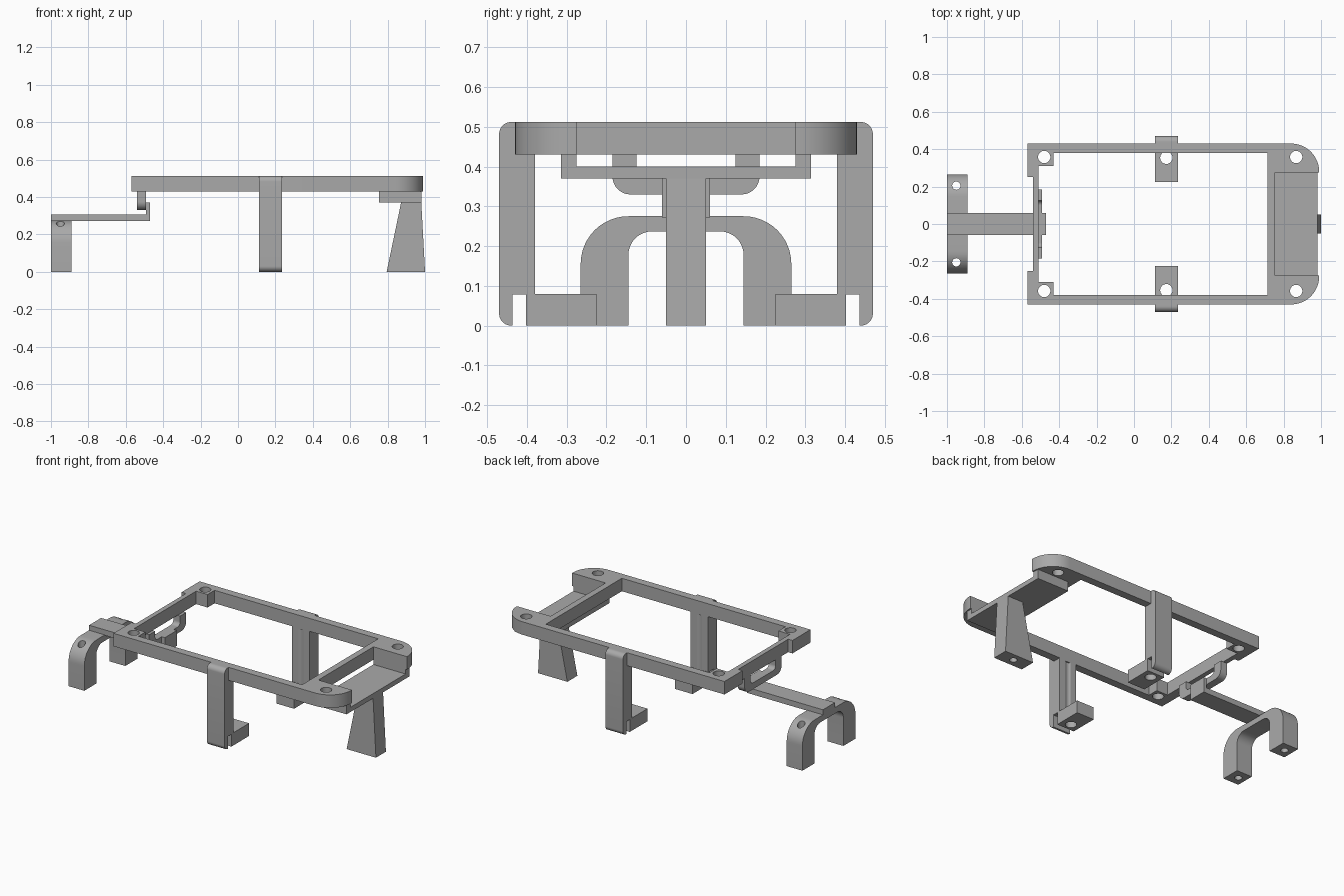
import bpy, bmesh, math
from mathutils import Vector

cube = bpy.data.objects.get("Cube")
if cube:
    bpy.data.objects.remove(cube, do_unlink=True)

grey = bpy.data.materials.new("plain grey")
grey.use_nodes = True
COLOR = (0.4, 0.4, 0.4, 1)
grey.diffuse_color = COLOR
grey.node_tree.nodes["Principled BSDF"].inputs["Base Color"].default_value = COLOR


def rounded(points, steps=12):
    """Outline from (a, b) or (a, b, radius) corners."""
    out = []
    n = len(points)
    for i, p in enumerate(points):
        c = Vector(p[:2])
        if len(p) < 3:
            out.append(c)
            continue
        d1 = (Vector(points[i - 1][:2]) - c).normalized()
        d2 = (Vector(points[(i + 1) % n][:2]) - c).normalized()
        center = c + (d1 + d2) * p[2]  # square corners only
        for k in range(steps + 1):
            t = math.pi / 2 * k / steps
            out.append(center - d2 * p[2] * math.cos(t) - d1 * p[2] * math.sin(t))
    return out


def prism(name, axis, points, lo, hi):
    """Extrude an outline along an axis from lo to hi."""
    place = {"x": lambda a, b, h: (h, a, b),
             "y": lambda a, b, h: (a, h, b),
             "z": lambda a, b, h: (a, b, h)}[axis]
    bm = bmesh.new()
    face = bm.faces.new([bm.verts.new(place(p[0], p[1], lo)) for p in rounded(points)])
    ext = bmesh.ops.extrude_face_region(bm, geom=[face])
    moved = [v for v in ext["geom"] if isinstance(v, bmesh.types.BMVert)]
    bmesh.ops.translate(bm, verts=moved, vec=place(0, 0, hi - lo))
    bmesh.ops.recalc_face_normals(bm, faces=bm.faces)
    mesh = bpy.data.meshes.new(name)
    bm.to_mesh(mesh)
    bm.free()
    mesh.materials.append(grey)
    obj = bpy.data.objects.new(name, mesh)
    bpy.context.collection.objects.link(obj)
    return obj


def cut(obj, cutter):
    """Subtract the cutter, apply the result and drop the cutter."""
    mod = obj.modifiers.new("cut", "BOOLEAN")
    mod.operation, mod.solver, mod.object = "DIFFERENCE", "EXACT", cutter
    deps = bpy.context.evaluated_depsgraph_get()
    mesh = bpy.data.meshes.new_from_object(obj.evaluated_get(deps))
    obj.modifiers.clear()
    obj.data = mesh
    bpy.data.objects.remove(cutter, do_unlink=True)


def drill(obj, x, y, r, lo, hi):
    ring = [(x + r * math.cos(math.tau * k / 32), y + r * math.sin(math.tau * k / 32))
            for k in range(32)]
    cut(obj, prism("drill", "z", ring, lo, hi))


def mirrored(half):
    """Complete an outline that is symmetric about a = 0."""
    return half + [(-p[0], *p[1:]) for p in reversed(half)]


def box(name, x, y, z):
    return prism(name, "z", [(x[0], y[0]), (x[1], y[0]), (x[1], y[1]), (x[0], y[1])], *z)


# Top frame with an open bay at one end, corner pads and screw holes
BOTTOM, TOP = 0.43, 0.512
edge = [(-.54, .25), (-.57, .25), (-.57, .43), (.99, .43, .15), (.99, .275), (.755, .275)]
frame = prism("top_frame", "z", edge + [(p[0], -p[1], *p[2:]) for p in reversed(edge)],
              BOTTOM, TOP)
inner = [(-.51, .31), (-.43, .31), (-.43, .38), (.715, .38)]
cut(frame, prism("opening", "z", inner + [(x, -y) for x, y in reversed(inner)], .3, .6))
for x in (-.48, .867):
    for y in (-.358, .358):
        drill(frame, x, y, .033, .3, .6)

# Tray below the open bay
prism("end_tray", "x", mirrored([(.315, .37), (.315, BOTTOM), (.275, BOTTOM), (.275, .4)]),
      .755, .98)

# Tapered leg under the tray
end_leg = prism("end_leg", "y", [(.795, 0), (1, 0), (.98, .37), (.872, .37)], -.05, .05)
drill(end_leg, .9, 0, .022, -.1, .1)

# Side legs with a slotted, drilled foot
leg_profile = [(.225, 0), (.402, 0), (.402, .078), (.437, .078), (.437, 0), (.47, 0, .03),
               (.47, TOP, .03), (.43, TOP), (.43, BOTTOM), (.38, BOTTOM), (.38, .08),
               (.225, .08)]
for name, s in (("front_leg", -1), ("back_leg", 1)):
    leg = prism(name, "x", [(p[0] * s, *p[1:]) for p in leg_profile], .112, .235)
    drill(leg, .173, .354 * s, .033, -.1, .425)

# Rounded loop hanging from the narrow end of the frame
prism("latch_loop", "x",
      mirrored([(.125, .37, .025), (.125, BOTTOM), (.185, BOTTOM), (.185, .33, .045)]),
      -.54, -.492)

# Arm with an upturned hook
prism("hook_arm", "y", [(-1, .272), (-.47, .272), (-.47, .37), (-.492, .37), (-.492, .307),
                        (-1, .307)], -.06, .06)

# Arched stand at the end of the arm
arch = prism("arch_stand", "x",
             mirrored([(.145, .237, .06), (.145, 0), (.265, 0), (.265, .275, .12)]),
             -1, -.89)
for y in (-.205, .205):
    drill(arch, -.95, y, .022, -.1, .4)

# Smooth the curved faces, keep the edges sharp
bpy.ops.object.select_all(action="DESELECT")
for obj in bpy.context.collection.objects:
    if obj.type == "MESH":
        obj.select_set(True)
        bpy.context.view_layer.objects.active = obj
bpy.ops.object.shade_smooth_by_angle(angle=math.radians(30))
